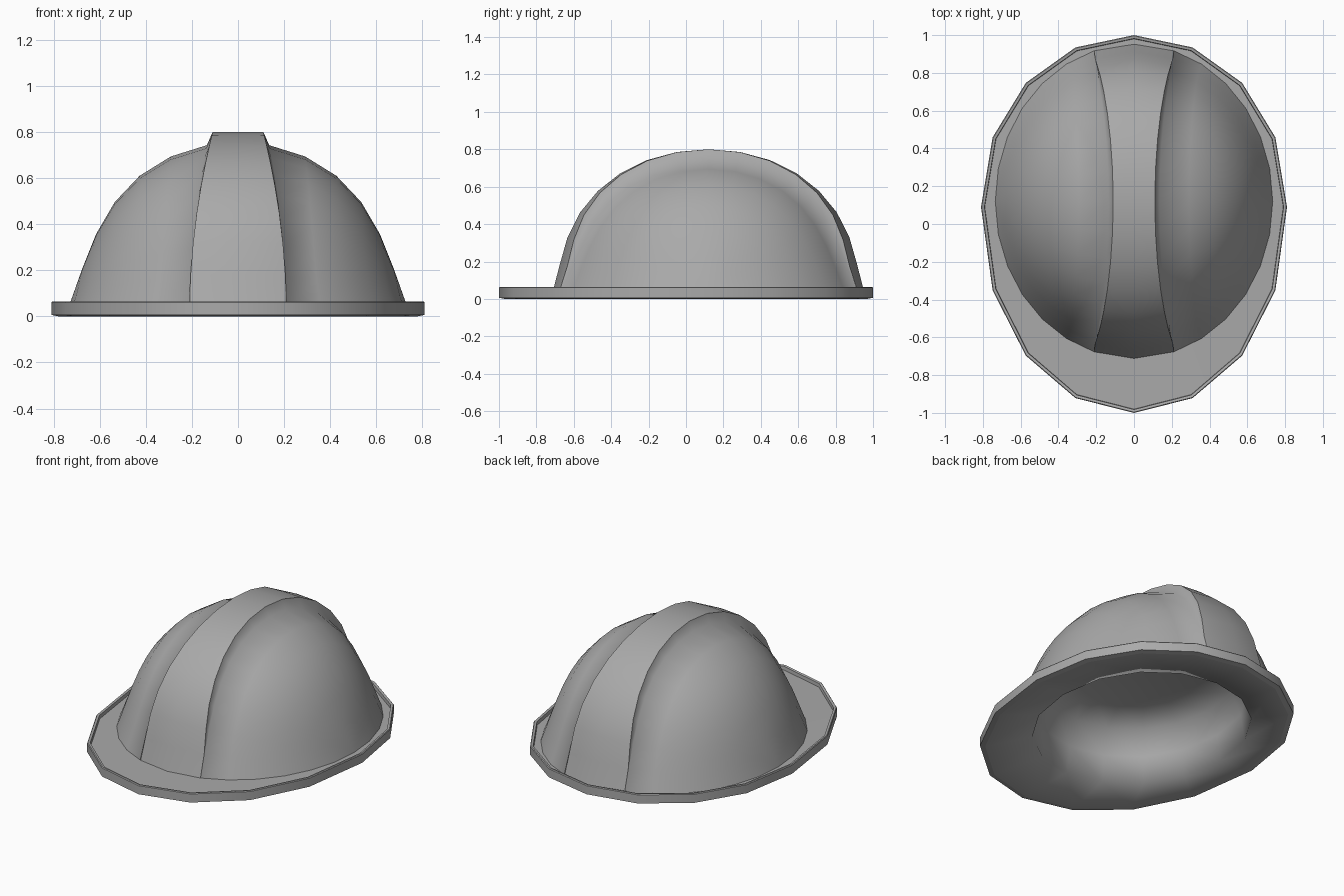
import bpy, bmesh
from math import sin, cos, pi, asin, radians

cube = bpy.data.objects.get("Cube")
if cube:
    bpy.data.objects.remove(cube)

grey = bpy.data.materials.new("shell grey")
grey.use_nodes = True
GREY = (0.4, 0.4, 0.4, 1)
grey.diffuse_color = GREY
grey.node_tree.nodes["Principled BSDF"].inputs["Base Color"].default_value = GREY


def finish(name, bm, sharp):
    bmesh.ops.remove_doubles(bm, verts=bm.verts, dist=0.0005)
    mesh = bpy.data.meshes.new(name)
    bm.to_mesh(mesh)
    bm.free()
    mesh.materials.append(grey)
    obj = bpy.data.objects.new(name, mesh)
    bpy.context.collection.objects.link(obj)
    bpy.ops.object.select_all(action="DESELECT")
    obj.select_set(True)
    bpy.context.view_layer.objects.active = obj
    bpy.ops.object.shade_smooth_by_angle(angle=radians(sharp))


def skin(name, rows, closed, sharp):
    """Join equal rows of points with quads."""
    bm = bmesh.new()
    grid = [[bm.verts.new(p) for p in row] for row in rows]
    n = len(grid[0])
    for a, b in zip(grid, grid[1:]):
        for i in range(n if closed else n - 1):
            j = (i + 1) % n
            quad = [a[i], a[j], b[j], b[i]]
            bm.faces.new(quad[::-1] if closed else quad)
    finish(name, bm, sharp)


# Crown: half ellipsoid with poles at left and right, and a ridge front to back
RX, RY, BASE, HEIGHT, MID = 0.735, 0.832, 0.04, 0.715, 0.12
STATIONS, SIDE = 16, 6


def place(a, t, lift=0.0, x=None):
    up = cos(a) * sin(t)
    taper = 0.91 + 0.09 * (1 - up) ** 4 + 0.08 * up ** 2
    px = RX * taper * sin(a) if x is None else x
    reach = RY * taper * cos(a) + lift
    return (px, MID - reach * cos(t), BASE + HEIGHT * up + lift * sin(t))


rows = []
for k in range(STATIONS + 1):
    t = pi * k / STATIONS
    fade = min(1, sin(t) / 0.45)
    step = fade * sin(t)
    half = 0.11 + 0.1 * cos(t) ** 2
    foot = asin((half + 0.022 * step + 0.005) / RX)
    edge = asin(half / RX) * (1 - step)
    right = [place(edge, t, 0.045 * step, half)]
    right += [place(foot + (pi / 2 - foot) * i / SIDE, t) for i in range(SIDE + 1)]
    left = [(-x, y, z) for x, y, z in reversed(right)]
    rows.append(left + [place(0, t, 0.045 * fade)] + right)
skin("crown_shell", rows, False, 65)


# Brim with a raised lip
def ring(rx, back, front, mid, z, n=16):
    pts = []
    for k in range(n):
        a = 2 * pi * k / n
        reach = abs(cos(a)) ** 0.94
        pts.append((rx * sin(a), mid + (back * reach if cos(a) > 0 else -front * reach), z))
    return pts


def lip(inset, z):
    return ring(0.81 - inset, 0.91 - inset, 1.09 - inset, 0.09, z)


skin("brim", [ring(0.70, 0.78, 0.78, MID, 0.042),
              lip(0.02, 0.04), lip(0.018, 0.062), lip(0.004, 0.065),
              lip(0.0, 0.06), lip(0.0, 0.006), lip(0.03, 0.0)], True, 30)


# Underside of the brim running into the hollow for the head
def hollow(scale, z):
    return ring(0.59 * scale, 0.67 * scale, 0.67 * scale, 0.07, z)


skin("underside", [lip(0.03, 0.0), hollow(1, 0.0), hollow(0.96, 0.16),
                   hollow(0.87, 0.31), hollow(0.6, 0.36), hollow(0, 0.37)], True, 180)
